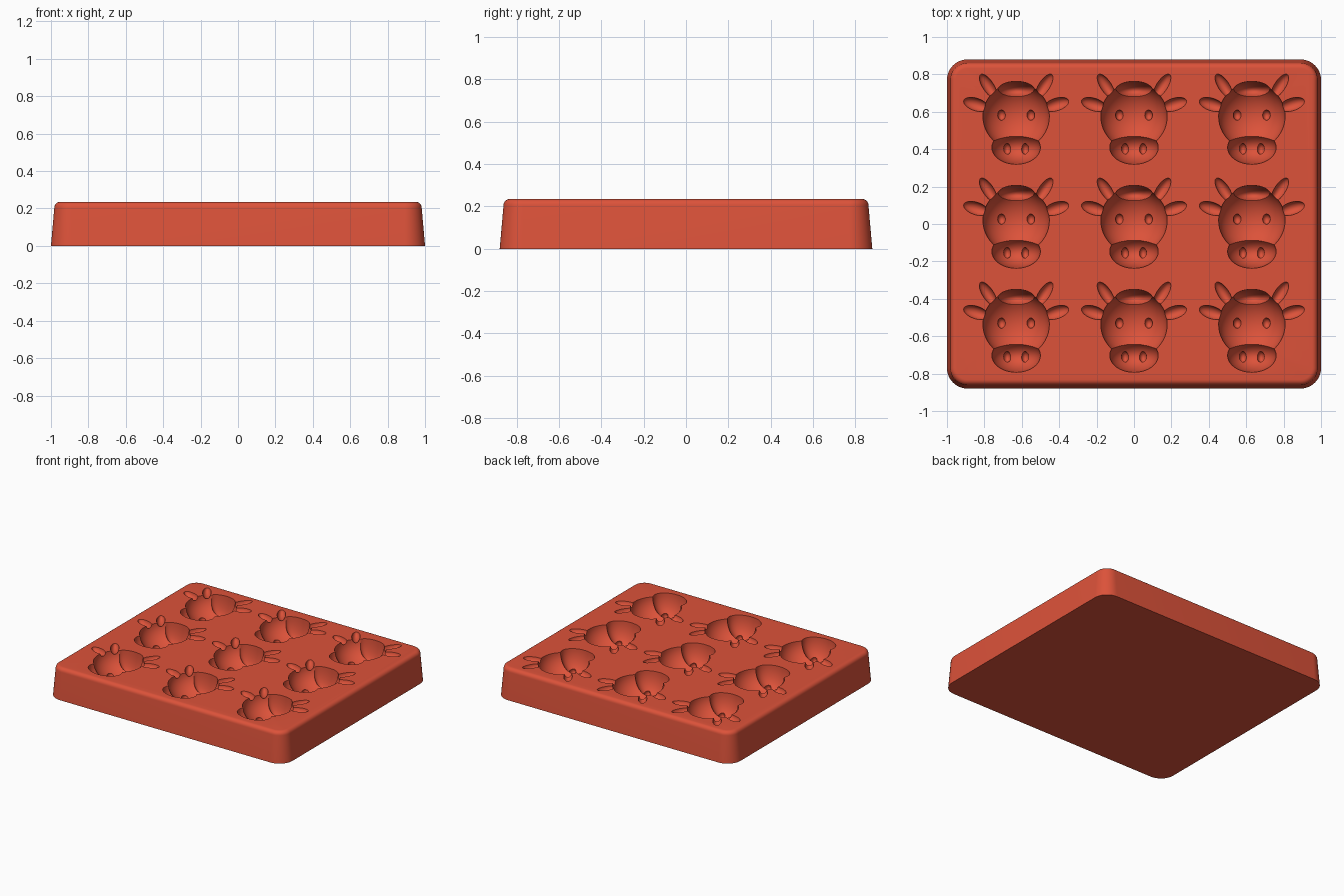
import bpy, bmesh, math
from mathutils import Matrix, Vector

if "Cube" in bpy.data.objects:
    bpy.data.objects.remove(bpy.data.objects["Cube"], do_unlink=True)

TOP = 0.235
COLUMN_GAP, ROW_GAP = 0.63, 0.556

# Terracotta silicone
silicone = bpy.data.materials.new("terracotta_red")
silicone.use_nodes = True
colour = (0.72, 0.085, 0.042, 1)
silicone.diffuse_color = colour
silicone.node_tree.nodes["Principled BSDF"].inputs["Base Color"].default_value = colour


def make_object(name, bm):
    mesh = bpy.data.meshes.new(name)
    bmesh.ops.recalc_face_normals(bm, faces=bm.faces)
    bm.to_mesh(mesh)
    bm.free()
    mesh.materials.append(silicone)
    obj = bpy.data.objects.new(name, mesh)
    bpy.context.collection.objects.link(obj)
    return obj


def rounded_ring(bm, inset, z, steps=12):
    """Rounded rectangle outline, shrunk by inset."""
    radius = 0.11 - inset
    verts = []
    for corner, (sx, sy) in enumerate([(1, 1), (-1, 1), (-1, -1), (1, -1)]):
        for i in range(steps + 1):
            a = math.pi / 2 * (corner + i / steps)
            verts.append(bm.verts.new((sx * 0.89 + radius * math.cos(a),
                                       sy * 0.77 + radius * math.sin(a), z)))
    return verts


# Tray block: tapered walls and a rounded top rim
bm = bmesh.new()
rim, wall_inset = 0.03, 0.018
rings = [rounded_ring(bm, 0, 0), rounded_ring(bm, wall_inset, TOP - rim)]
for i in range(1, 7):
    a = math.pi / 2 * i / 6
    rings.append(rounded_ring(bm, wall_inset + rim * (1 - math.cos(a)),
                              TOP - rim + rim * math.sin(a)))
for low, high in zip(rings, rings[1:]):
    for i in range(len(low)):
        j = (i + 1) % len(low)
        bm.faces.new((low[i], low[j], high[j], high[i]))
bm.faces.new(rings[0])
bm.faces.new(rings[-1])
tray = make_object("mould_tray", bm)


def carve(name, x, y, size, depth=-0.004, tilt=0, mirrored=False, segments=32):
    """Sink one ellipsoid shape into the tray at all nine places."""
    bm = bmesh.new()
    for column in (-1, 0, 1):
        for row in (-1, 0, 1):
            for side in ((-1, 1) if mirrored else (1,)):
                place = Vector((column * COLUMN_GAP + side * x,
                                row * ROW_GAP + y, TOP - depth))
                matrix = (Matrix.Translation(place)
                          @ Matrix.Rotation(side * math.radians(tilt), 4, 'Z')
                          @ Matrix.Diagonal((*size, 1)))
                bmesh.ops.create_uvsphere(bm, u_segments=segments,
                                          v_segments=segments // 2,
                                          radius=1, matrix=matrix)
    cutter = make_object(name + "_cutter", bm)
    cutter.hide_render = True
    cut = tray.modifiers.new(name, 'BOOLEAN')
    cut.operation = 'DIFFERENCE'
    cut.solver = 'EXACT'
    cut.object = cutter
    bpy.context.view_layer.objects.active = tray
    bpy.ops.object.modifier_apply(modifier=cut.name)
    bpy.data.objects.remove(cutter, do_unlink=True)


# Cow head cavities
carve("head", 0, 0.02, (0.178, 0.178, 0.155), segments=48)
carve("snout", 0, -0.147, (0.13, 0.09, 0.165), segments=40)
carve("hair_tuft", 0, 0.157, (0.1, 0.05, 0.165))
carve("ears", 0.215, 0.083, (0.07, 0.034, 0.04), tilt=18, mirrored=True, segments=24)
carve("horns", 0.15, 0.182, (0.03, 0.075, 0.04), tilt=-33, mirrored=True, segments=24)
carve("eyes", 0.078, 0.026, (0.022, 0.028, 0.03), depth=0.133, mirrored=True, segments=16)
carve("nostrils", 0.048, -0.155, (0.02, 0.03, 0.03), depth=0.147, mirrored=True, segments=16)

# Smooth shading with crisp seams
bpy.ops.object.select_all(action='DESELECT')
tray.select_set(True)
bpy.context.view_layer.objects.active = tray
bpy.ops.object.shade_smooth_by_angle(angle=math.radians(30))
